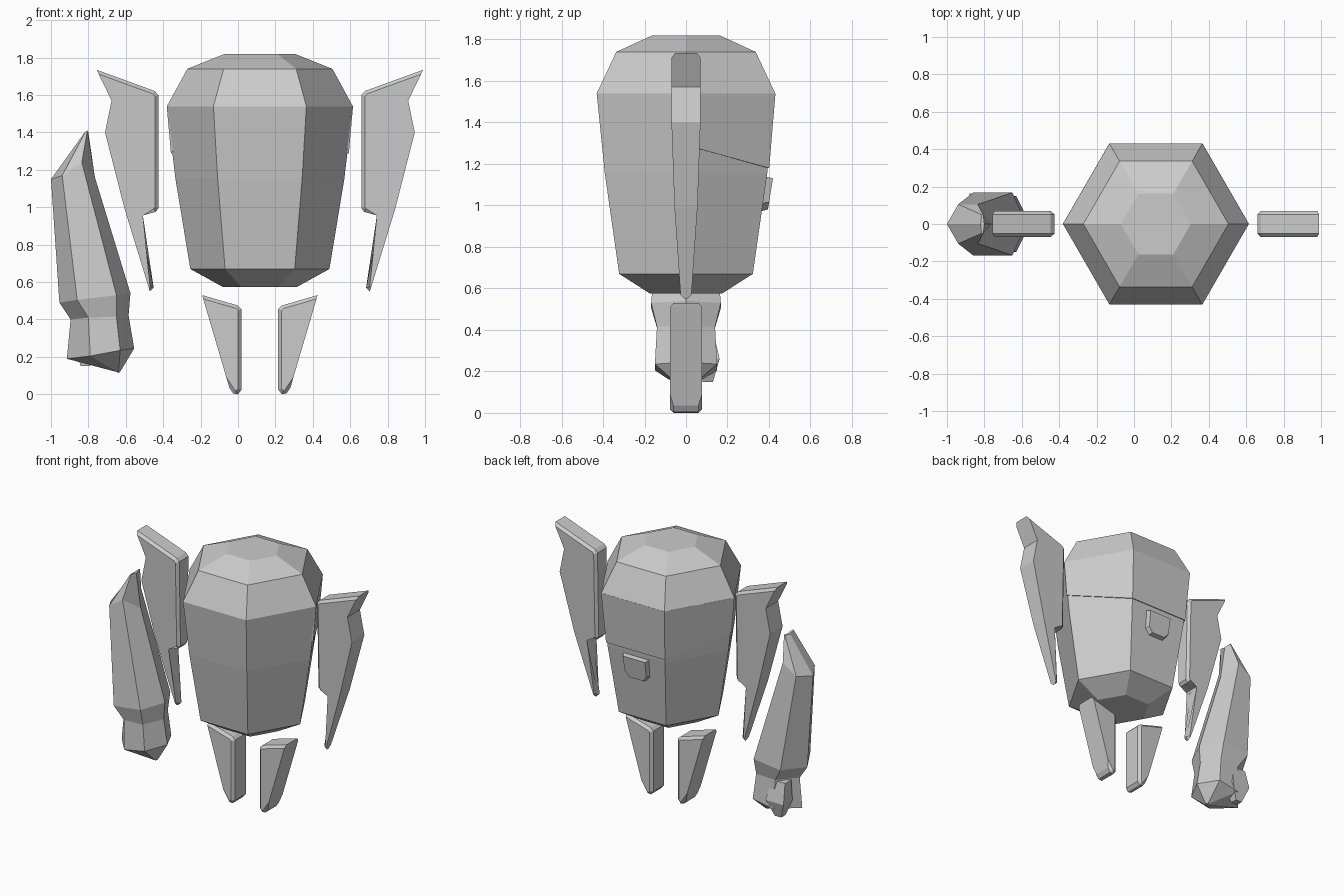
import bpy, bmesh
from math import cos, sin, radians
from mathutils import Vector

if "Cube" in bpy.data.objects:
    bpy.data.objects.remove(bpy.data.objects["Cube"], do_unlink=True)

MID = 0.117  # x of the body axis

grey = bpy.data.materials.new("plain grey")
grey.use_nodes = True
COLOUR = (0.6, 0.6, 0.6, 1)
grey.diffuse_color = COLOUR
grey.node_tree.nodes["Principled BSDF"].inputs["Base Color"].default_value = COLOUR


def finish(name, bm, closed=True):
    if closed:
        bmesh.ops.recalc_face_normals(bm, faces=bm.faces)
    mesh = bpy.data.meshes.new(name)
    bm.to_mesh(mesh)
    bm.free()
    mesh.materials.append(grey)
    obj = bpy.data.objects.new(name, mesh)
    bpy.context.collection.objects.link(obj)
    return obj


def loft(name, rings):
    """Skin a stack of equal-sized rings and cap both ends."""
    bm = bmesh.new()
    loops = [[bm.verts.new(p) for p in ring] for ring in rings]
    n = len(loops[0])
    for a, b in zip(loops, loops[1:]):
        for i in range(n):
            j = (i + 1) % n
            bm.faces.new((a[i], a[j], b[j], b[i]))
    bm.faces.new(loops[0])
    bm.faces.new(loops[-1])
    return finish(name, bm)


def plate(name, profile, half, sharp, mirror, bevel=0.018):
    """Plate from an x-z profile; edges starting at a 'sharp' index stay unbevelled."""
    bm = bmesh.new()
    sides = [[bm.verts.new((x, s * half(z), z)) for x, z in profile] for s in (-1, 1)]
    n = len(profile)
    rim = []
    for i in range(n):
        j = (i + 1) % n
        bm.faces.new((sides[0][i], sides[0][j], sides[1][j], sides[1][i]))
    for side in sides:
        bm.faces.new(side)
        rim += [bm.edges.get((side[i], side[(i + 1) % n])) for i in range(n) if i not in sharp]
    bmesh.ops.bevel(bm, geom=rim, offset=bevel, segments=1, affect='EDGES', clamp_overlap=True)
    if mirror:
        for v in bm.verts:
            v.co.x = 2 * MID - v.co.x
    return finish(name, bm)


# Six-sided body: (height, radius)
BODY = [(0.575, 0.2), (0.67, 0.372), (1.155, 0.452), (1.54, 0.497), (1.74, 0.388), (1.82, 0.187)]


def hex_point(deg, r, z):
    return Vector((MID + r * cos(radians(deg)), r * sin(radians(deg)), z))


def body_radius(z):
    for (z0, r0), (z1, r1) in zip(BODY, BODY[1:]):
        if z0 <= z <= z1:
            return r0 + (r1 - r0) * (z - z0) / (z1 - z0)


loft("body", [[hex_point(a, r, z) for a in range(0, 360, 60)] for z, r in BODY])

# Thin lid wrapped over the back half, its edge dipping toward the middle
bm = bmesh.new()
columns = []
for angle, low in ((0, 1.29), (60, 1.18), (120, 1.18), (180, 1.29)):
    columns.append([bm.verts.new(hex_point(angle, body_radius(low) + 0.008, low)),
                    bm.verts.new(hex_point(angle, body_radius(1.54) + 0.001, 1.54))])
for a, b in zip(columns, columns[1:]):
    bm.faces.new((a[0], b[0], b[1], a[1]))
lid = finish("back_lid", bm, closed=False)
solid = lid.modifiers.new("thickness", 'SOLIDIFY')
solid.thickness = 0.012
solid.offset = -1

# Latch hanging under the lid edge, following the slope of the back
shape = [(-0.1, 1.14), (0.1, 1.14), (0.095, 1.01), (0.06, 0.97), (-0.06, 0.97), (-0.095, 1.01)]
loft("lid_latch", [[(MID + x * k, body_radius(z) * 0.866 + d, 1.06 + (z - 1.06) * k)
                    for x, z in shape] for d, k in ((-0.01, 1), (0.03, 0.88))])

# Side wings and legs, mirrored about the body axis
wing = [(0.99, 1.735), (0.68, 1.622), (0.66, 1.6), (0.66, 0.995), (0.675, 0.975), (0.755, 0.975),
        (0.76, 0.95), (0.685, 0.57), (0.705, 0.55), (0.84, 0.99), (0.945, 1.4), (0.91, 1.57)]
leg = [(0.425, 0.53), (0.235, 0.475), (0.215, 0.455), (0.215, 0.025), (0.235, 0.0),
       (0.26, 0.005), (0.28, 0.035), (0.42, 0.51)]


def wing_half(z):
    return 0.07 if z > 1.2 else 0.025 + 0.045 * (z - 0.55) / 0.65


for label, mirror in (("left", False), ("right", True)):
    plate(label + "_wing", wing, wing_half, (8, 9, 10, 11), mirror)
    plate(label + "_leg", leg, lambda z: 0.078, (6, 7), mirror)

# Single arm: each ring gives (x, z) for outer, mid-outer, mid-inner, inner, then half depth
ARM = [((-0.82, 1.4), (-0.815, 1.405), (-0.806, 1.41), (-0.8, 1.4), 0.05),
       ((-1.0, 1.15), (-0.94, 1.17), (-0.835, 1.24), (-0.765, 1.16), 0.105),
       ((-0.955, 0.49), (-0.86, 0.505), (-0.65, 0.53), (-0.575, 0.54), 0.168),
       ((-0.895, 0.4), (-0.8, 0.41), (-0.65, 0.415), (-0.585, 0.42), 0.14),
       ((-0.915, 0.19), (-0.79, 0.205), (-0.63, 0.235), (-0.555, 0.245), 0.15),
       ((-0.67, 0.125), (-0.65, 0.12), (-0.64, 0.115), (-0.63, 0.12), 0.012)]


def arm_ring(o, mo, mi, i, d):
    return [(o[0], 0, o[1]), (mo[0], -d, mo[1]), (mi[0], -d, mi[1]),
            (i[0], 0, i[1]), (mi[0], d, mi[1]), (mo[0], d, mo[1])]


loft("arm", [arm_ring(*row) for row in ARM])

# Thumb at the back of the hand
loft("thumb", [[(x0, y0, z), (x1, y0, z), (x1, y1, z), (x0, y1, z)] for x0, x1, y0, y1, z in (
    (-0.87, -0.76, 0.06, 0.13, 0.4), (-0.88, -0.74, 0.06, 0.162, 0.26), (-0.84, -0.79, 0.08, 0.13, 0.15))])
